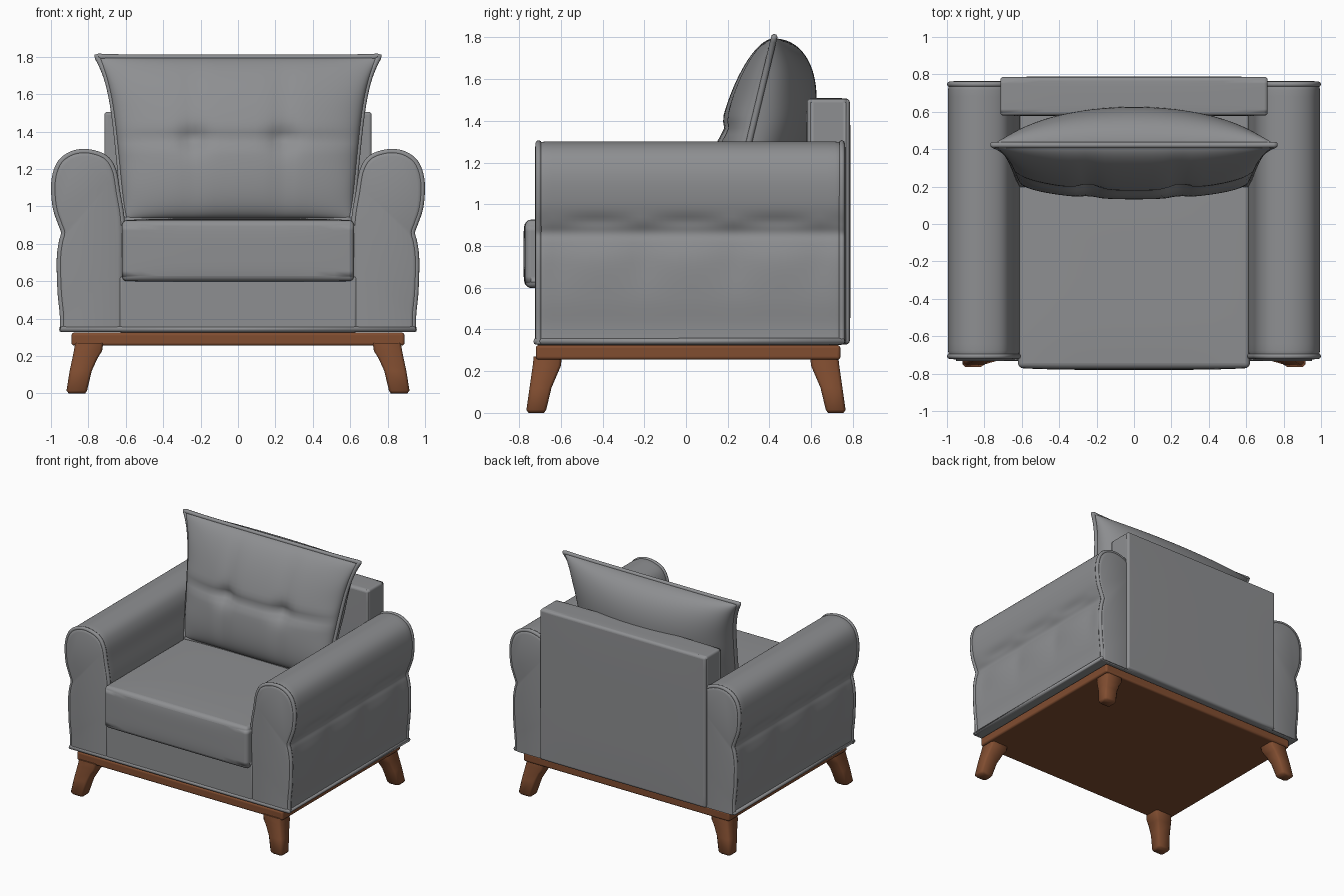
import bpy, bmesh
from math import sin, cos, pi, exp
from mathutils import Vector

if "Cube" in bpy.data.objects:
    bpy.data.objects.remove(bpy.data.objects["Cube"])


def material(name, color):
    m = bpy.data.materials.new(name)
    m.use_nodes = True
    m.diffuse_color = color
    m.node_tree.nodes["Principled BSDF"].inputs["Base Color"].default_value = color
    return m


FABRIC = material("grey fabric", (0.27, 0.275, 0.285, 1))
WOOD = material("brown wood", (0.22, 0.075, 0.03, 1))


def finish(bm, name, mat, angle=0.7):
    bmesh.ops.remove_doubles(bm, verts=bm.verts, dist=0.0005)
    bmesh.ops.recalc_face_normals(bm, faces=bm.faces)
    me = bpy.data.meshes.new(name)
    bm.to_mesh(me)
    bm.free()
    me.materials.append(mat)
    ob = bpy.data.objects.new(name, me)
    bpy.context.collection.objects.link(ob)
    bpy.ops.object.select_all(action="DESELECT")
    ob.select_set(True)
    bpy.context.view_layer.objects.active = ob
    bpy.ops.object.shade_smooth_by_angle(angle=angle)
    return ob


def box(name, lo, hi, mat, radius, puff=(0, 0, 0)):
    """Rounded box; puff swells each pair of faces outward in the middle."""
    bm = bmesh.new()
    bmesh.ops.create_cube(bm, size=2)
    bmesh.ops.bevel(bm, geom=bm.edges[:], offset=0.0001, segments=1, affect="EDGES")
    bm.clear()
    bmesh.ops.create_cube(bm, size=2)
    if any(puff):
        bmesh.ops.subdivide_edges(bm, edges=bm.edges[:], cuts=11, use_grid_fill=True)
    lo, hi = Vector(lo), Vector(hi)
    mid, half = (lo + hi) / 2, (hi - lo) / 2
    for v in bm.verts:
        c = v.co.copy()
        for i in range(3):
            a, b = c[(i + 1) % 3], c[(i + 2) % 3]
            swell = puff[i] * (1 - a ** 4) * (1 - b ** 4)
            v.co[i] = mid[i] + c[i] * (half[i] + swell)
    ob = finish(bm, name, mat)
    bev = ob.modifiers.new("soft edges", "BEVEL")
    bev.width, bev.segments = radius, 5
    bev.limit_method, bev.angle_limit = "ANGLE", 0.9
    return ob


def loft(name, rings, mat, angle=0.7):
    bm = bmesh.new()
    rows = [[bm.verts.new(p) for p in r] for r in rings]
    n = len(rows[0])
    for a, b in zip(rows, rows[1:]):
        for i in range(n):
            j = (i + 1) % n
            bm.faces.new((a[i], a[j], b[j], b[i]))
    bm.faces.new(rows[0])
    bm.faces.new(rows[-1])
    return finish(bm, name, mat, angle)


def piping(name, points, radius, closed=True):
    cu = bpy.data.curves.new(name, "CURVE")
    cu.dimensions = "3D"
    cu.bevel_depth, cu.bevel_resolution = radius, 2
    sp = cu.splines.new("POLY")
    sp.points.add(len(points) - 1)
    for p, co in zip(sp.points, points):
        p.co = (*co, 1)
    sp.use_cyclic_u = closed
    sp.use_smooth = True
    cu.materials.append(FABRIC)
    ob = bpy.data.objects.new(name, cu)
    bpy.context.collection.objects.link(ob)


def smooth_path(pts, steps=5):
    """Catmull-Rom curve through 2D points."""
    out = []
    pts = [Vector(p) for p in pts]
    for i in range(len(pts) - 1):
        p0, p1, p2 = pts[max(i - 1, 0)], pts[i], pts[i + 1]
        p3 = pts[min(i + 2, len(pts) - 1)]
        for k in range(steps):
            t = k / steps
            out.append(0.5 * (2 * p1 + (p2 - p0) * t + (2 * p0 - 5 * p1 + 4 * p2 - p3) * t * t
                              + (3 * p1 - p0 - 3 * p2 + p3) * t ** 3))
    return out + [pts[-1]]


# Wooden base frame and splayed legs
box("base_frame", (-0.89, -0.72, 0.255), (0.89, 0.74, 0.325), WOOD, 0.015)
LEG = [(0, .817, .905, .68, .755), (.015, .807, .917, .67, .765), (.12, .782, .9, .645, .75),
       (.19, .75, .885, .615, .74), (.225, .727, .878, .6, .735), (.27, .72, .87, .595, .73)]
for sx, side in ((1, "left"), (-1, "right")):
    for sy, end in ((-1, "front"), (1, "back")):
        rings = []
        for z, x0, x1, y0, y1 in LEG:
            c = 0.014
            ring = [(x0 + c, y0), (x1 - c, y0), (x1, y0 + c), (x1, y1 - c),
                    (x1 - c, y1), (x0 + c, y1), (x0, y1 - c), (x0, y0 + c)]
            rings.append([(sx * x, sy * y, z) for x, y in ring])
        loft(f"{end}_{side}_leg", rings, WOOD, 0.9)

# Upholstered body, seat and backrest
box("body", (-0.64, -0.725, 0.325), (0.64, 0.7, 0.63), FABRIC, 0.02)
box("seat_cushion", (-0.62, -0.77, 0.6), (0.62, 0.4, 0.925), FABRIC, 0.04, (0, 0.01, 0.01))
box("backrest", (-0.715, 0.58, 0.33), (0.715, 0.785, 1.505), FABRIC, 0.06, (0, 0.004, 0.004))
hem = [(-.94, -.72), (.94, -.72), (.945, .75), (-.945, .75)]
piping("bottom_hem", [(x, y, 0.343) for x, y in hem], 0.016)

# Arms: soft rolled section with a quilted outer side
ARM = smooth_path([(.61, .33), (.61, .6), (.61, .9), (.637, 1.08), (.66, 1.2), (.71, 1.27), (.81, 1.3),
                   (.9, 1.285), (.965, 1.23), (.993, 1.13), (.985, 1.0), (.955, .91), (.938, .86),
                   (.95, .81), (.962, .72), (.958, .55), (.945, .42), (.945, .33)])
Y0, Y1 = -0.725, 0.765


def arm_ring(y, inset, sx):
    ring = []
    for x, z in ARM:
        if x > 0.9 and z < 1.0:
            # stitched columns and a wavy fold under the roll
            column = abs(sin(pi * (y + 0.64) / 0.43))
            fade = min(1, (y - Y0) * 6, (Y1 - y) * 6)
            x += fade * (0.014 * column - 0.01) * exp(-((z - 0.72) / 0.12) ** 2)
            x += fade * 0.014 * (0.5 - column) * exp(-((z - 0.92) / 0.03) ** 2)
        cx, cz = 0.8, 0.8
        x += (cx - x) * inset / 0.17
        z += (cz - z) * inset / 0.48 if z > 0.8 else 0
        ring.append((sx * x, y, z))
    return ring


for sx, side in ((1, "left"), (-1, "right")):
    stations = [(Y0, 0.03), (Y0 + .006, 0.012), (Y0 + .02, 0.003)]
    stations += [(Y0 + .05 + (Y1 - Y0 - .1) * i / 40, 0) for i in range(41)]
    stations += [(Y1 - .02, 0.003), (Y1 - .006, 0.012), (Y1, 0.03)]
    loft(f"{side}_arm", [arm_ring(y, i, sx) for y, i in stations], FABRIC, 0.9)
    for y, end in ((Y0 + .018, "front"), (Y1 - .018, "back")):
        piping(f"{side}_arm_{end}_piping", arm_ring(y, 0.008, sx)[10:], 0.015, False)

# Back cushion: leaning pillow with flared corners and tufted front
N = 44


def pillow_point(i, j, face):
    u, s = -cos(pi * i / N), -cos(pi * j / N)
    t = (s + 1) / 2
    x = u * (0.605 + 0.085 * t + 0.065 * t ** 7)
    z = 0.935 + 0.86 * t + 0.012 * abs(u) ** 6 * (t - 0.5)
    seam = 0.215 + 0.24 * (z - 0.935)
    full = max(0, 1 - s * s) ** 0.5 * max(0, 1 - u * u) ** 0.4
    if face < 0:
        depth = 0.155 * full
        dz = z - 1.36
        depth -= 0.02 * exp(-(dz / 0.035) ** 2) * full
        for cx in (-0.24, 0.24):
            depth -= 0.035 * exp(-((x - cx) / 0.07) ** 2 - (dz / 0.07) ** 2)
            depth -= 0.012 * exp(-((x - cx) / 0.05) ** 2) * full
    else:
        depth = 0.29 * full
    # gathered folds near the seam
    depth += 0.006 * sin(24 * z) * full * abs(u) ** 8
    return Vector((x, seam + face * depth, z))


bm = bmesh.new()
for face in (-1, 1):
    grid = [[bm.verts.new(pillow_point(i, j, face)) for i in range(N + 1)] for j in range(N + 1)]
    for j in range(N):
        for i in range(N):
            bm.faces.new((grid[j][i], grid[j][i + 1], grid[j + 1][i + 1], grid[j + 1][i]))
finish(bm, "back_cushion", FABRIC, 1.2)
edge = [(i, 0) for i in range(N)] + [(N, j) for j in range(N)]
edge += [(N - i, N) for i in range(N)] + [(0, N - j) for j in range(N)]
piping("back_cushion_piping", [pillow_point(i, j, 1) for i, j in edge[::2]], 0.016)
